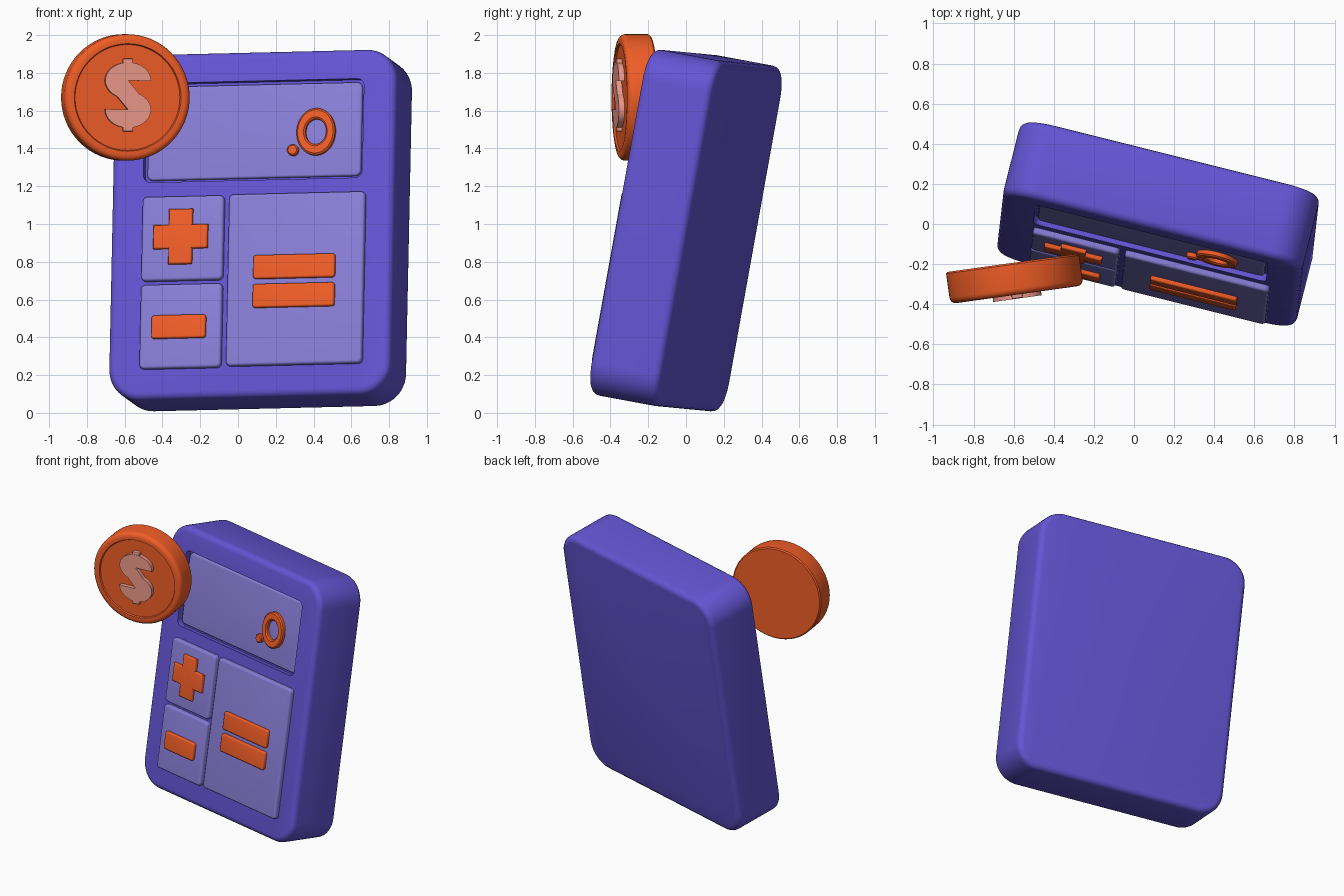
import bpy, bmesh
from math import cos, sin, pi, radians
from mathutils import Matrix, Vector

if "Cube" in bpy.data.objects:
    bpy.data.objects.remove(bpy.data.objects["Cube"])


def material(name, rgb):
    m = bpy.data.materials.new(name)
    m.diffuse_color = (*rgb, 1)
    m.use_nodes = True
    m.node_tree.nodes["Principled BSDF"].inputs["Base Color"].default_value = m.diffuse_color
    return m


PURPLE = material("purple", (0.13, 0.09, 0.66))
LILAC = material("lilac", (0.25, 0.21, 0.68))
ORANGE = material("orange", (0.88, 0.11, 0.02))
PINK = material("pink", (0.85, 0.32, 0.26))


def frame(right, up, origin):
    u = Vector(right).normalized()
    n = u.cross(Vector(up)).normalized()
    v = n.cross(u)
    m = Matrix((u, v, n)).transposed().to_4x4()
    m.translation = origin
    return m


# Local frames: x right, y up, z out of the front face
BODY = frame((1, -0.25, 0.024), (0.02, 0.18, 1), (0.12, 0, 0.965))
normal = Vector((0.12, -0.86, 0.5)).normalized()
COIN = frame(Vector((0, 0, 1)).cross(normal), (0, 0, 1), (-0.595, -0.273, 1.67))


def finish(name, bm, mat, matrix):
    bmesh.ops.recalc_face_normals(bm, faces=bm.faces)
    me = bpy.data.meshes.new(name)
    bm.to_mesh(me)
    bm.free()
    ob = bpy.data.objects.new(name, me)
    bpy.context.collection.objects.link(ob)
    ob.matrix_world = matrix
    me.materials.append(mat)
    smooth(ob)
    return ob


def smooth(ob):
    bpy.ops.object.select_all(action='DESELECT')
    ob.select_set(True)
    bpy.context.view_layer.objects.active = ob
    bpy.ops.object.shade_smooth_by_angle(angle=radians(35))


def slab(name, pts, z0, z1, mat, bevel=0.0, both=False, matrix=BODY):
    """Extruded outline with rounded front (and optionally back) edges."""
    bm = bmesh.new()
    face = bm.faces.new([bm.verts.new((x, y, z0)) for x, y in pts])
    ext = bmesh.ops.extrude_face_region(bm, geom=[face], use_keep_orig=True)
    for v in ext["geom"]:
        if isinstance(v, bmesh.types.BMVert):
            v.co.z = z1
    bmesh.ops.recalc_face_normals(bm, faces=bm.faces)
    if bevel:
        zs = (z0, z1) if both else (z1,)
        edges = [e for e in bm.edges
                 if any(all(abs(v.co.z - z) < 1e-5 for v in e.verts) for z in zs)]
        bmesh.ops.bevel(bm, geom=edges, offset=bevel, segments=4,
                        profile=0.5, affect='EDGES', clamp_overlap=True)
    return finish(name, bm, mat, matrix)


def rounded(x0, x1, y0, y1, r, n=8):
    pts = []
    corners = ((x1 - r, y1 - r), (x0 + r, y1 - r), (x0 + r, y0 + r), (x1 - r, y0 + r))
    for k, (cx, cy) in enumerate(corners):
        for i in range(n + 1):
            a = (k + i / n) * pi / 2
            pts.append((cx + r * cos(a), cy + r * sin(a)))
    return pts


def bar(name, cx, cy, w, h, z0=0.21, z1=0.252):
    slab(name, rounded(cx - w / 2, cx + w / 2, cy - h / 2, cy + h / 2, 0.014, 3),
         z0, z1, ORANGE, 0.01)


def lathe(name, profile, mat, matrix, closed=False, n=64):
    """Spin (radius, z) points around local z."""
    bm = bmesh.new()
    vs = [bm.verts.new((r, 0, z)) for r, z in profile]
    pairs = list(zip(vs, vs[1:])) + ([(vs[-1], vs[0])] if closed else [])
    edges = [bm.edges.new(p) for p in pairs]
    bmesh.ops.spin(bm, geom=vs + edges, cent=(0, 0, 0), axis=(0, 0, 1),
                   angle=2 * pi, steps=n, use_merge=True)
    bmesh.ops.remove_doubles(bm, verts=bm.verts, dist=1e-5)
    return finish(name, bm, mat, matrix)


# Case with a pocket for the screen
case = slab("case", rounded(-0.77, 0.77, -0.93, 0.93, 0.17, 12), -0.195, 0.195,
            PURPLE, 0.04, both=True)
cutter = slab("screen_cutter", rounded(-0.597, 0.597, 0.237, 0.77, 0.04), 0.155, 0.3, PURPLE)
cutter.hide_render = True
cut = case.modifiers.new("pocket", 'BOOLEAN')
cut.object = cutter
cut.solver = 'EXACT'
bpy.context.view_layer.objects.active = case
bpy.ops.object.modifier_apply(modifier="pocket")
bpy.data.objects.remove(cutter)
smooth(case)

# Screen and keys
slab("screen", rounded(-0.582, 0.582, 0.252, 0.755, 0.03), 0.14, 0.175, LILAC, 0.012)
for name, box in (("plus_key", (-0.592, -0.148, -0.298, 0.155)),
                  ("minus_key", (-0.592, -0.148, -0.77, -0.318)),
                  ("equals_key", (-0.12, 0.622, -0.765, 0.158))):
    slab(name, rounded(*box, 0.025), 0.17, 0.229, LILAC, 0.015)

# Raised marks on the keys
s, t = 0.148, 0.064
cross = [(s, -t), (s, t), (t, t), (t, s), (-t, s), (-t, t),
         (-s, t), (-s, -t), (-t, -t), (-t, -s), (t, -s), (t, -t)]
slab("plus_mark", [(x - 0.376, y - 0.066) for x, y in cross], 0.21, 0.252, ORANGE, 0.01)
bar("minus_mark", -0.376, -0.55, 0.295, 0.125)
bar("equals_mark_top", 0.248, -0.24, 0.445, 0.127)
bar("equals_mark_bottom", 0.248, -0.395, 0.445, 0.127)

# Oval ring and dot on the screen
oval = BODY @ Matrix.Translation((0.339, 0.49, 0)) @ Matrix.Diagonal((1, 1.2, 1, 1))
lathe("display_ring", [(0.057, 0.165), (0.057, 0.195), (0.065, 0.203), (0.097, 0.203),
                       (0.105, 0.195), (0.105, 0.165)], ORANGE, oval, True, 48)
dot = BODY @ Matrix.Translation((0.215, 0.394, 0))
lathe("display_dot", [(0, 0.165), (0.03, 0.165), (0.03, 0.196), (0.023, 0.203),
                      (0, 0.203)], ORANGE, dot, n=32)

# Coin with rounded rim and slightly sunken face
rim = [(0.305 + 0.03 * cos(a * pi / 8), 0.05 + 0.03 * sin(a * pi / 8)) for a in range(5)]
lathe("coin", [(0, -0.08), (0.327, -0.08), (0.335, -0.072)] + rim +
      [(0.285, 0.08), (0.28, 0.07), (0, 0.07)], ORANGE, COIN)


# Coin relief: two notched lobes with a small stub at each end
def lobe(name, cy, start):
    pts = [(0, cy)]
    for i in range(29):
        a = radians(start + 305 * i / 28)
        pts.append((0.122 * cos(a), cy + 0.096 * sin(a)))
    slab(name, pts, 0.06, 0.1, PINK, matrix=COIN)


lobe("relief_upper", 0.09, -2)
lobe("relief_lower", -0.065, 178)
for name, y in (("relief_stub_top", 0.185), ("relief_stub_bottom", -0.16)):
    slab(name, rounded(-0.027, 0.027, y - 0.02, y + 0.02, 0.005, 2), 0.06, 0.098,
         PINK, 0.005, matrix=COIN)
